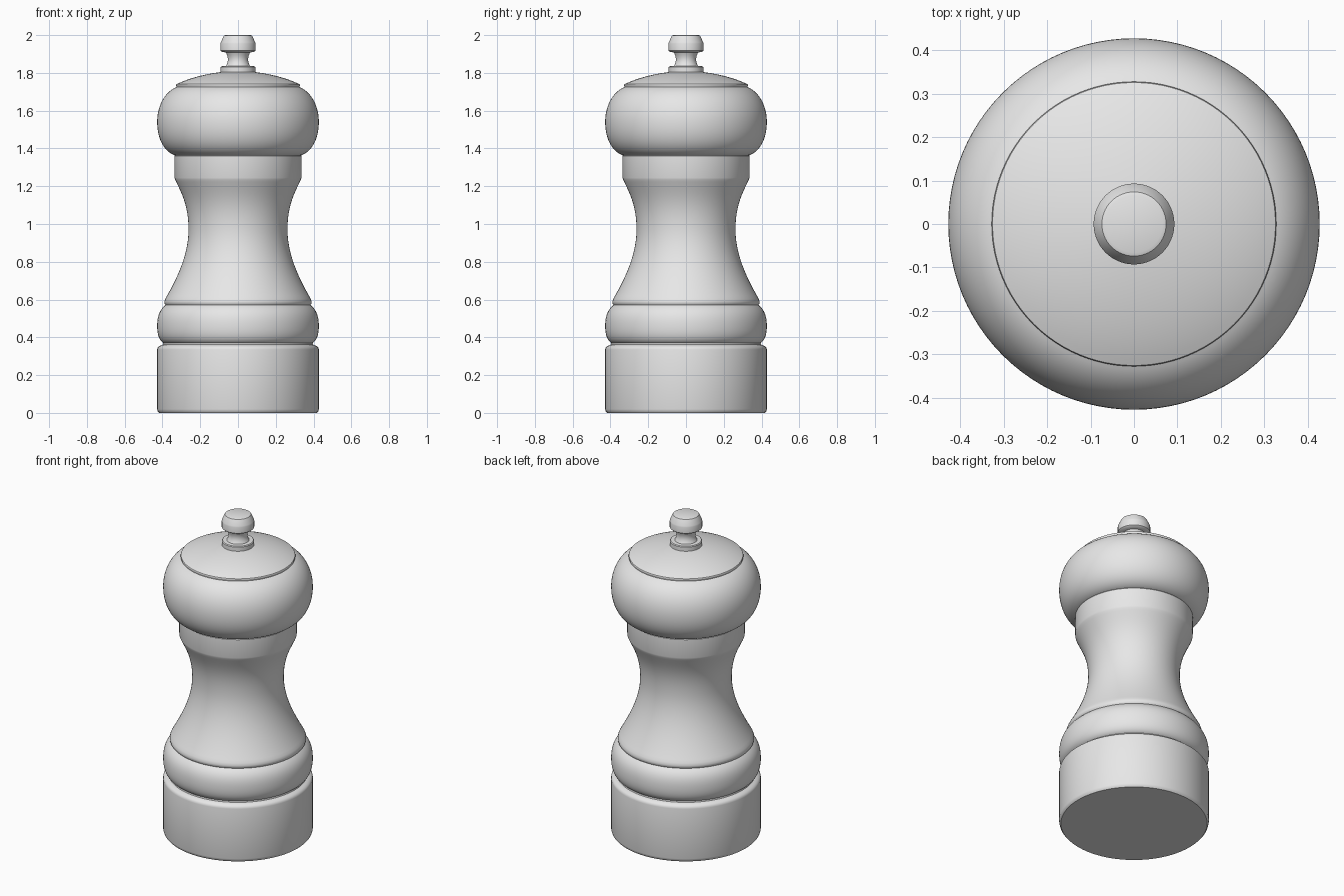
import bpy
import bmesh
import math
from mathutils import Vector
from mathutils.geometry import interpolate_bezier

cube = bpy.data.objects.get("Cube")
if cube:
    bpy.data.objects.remove(cube, do_unlink=True)

SEGMENTS = 96

grey = bpy.data.materials.new("plain_grey")
grey.use_nodes = True
grey.diffuse_color = (0.8, 0.8, 0.8, 1)
grey.node_tree.nodes["Principled BSDF"].inputs["Base Color"].default_value = (0.8, 0.8, 0.8, 1)


def curve(a, b, c, d, steps=14):
    """Bezier section of a profile, as (radius, height) points."""
    pts = interpolate_bezier(*[Vector((p[0], p[1], 0)) for p in (a, b, c, d)], steps)
    return [(p.x, p.y) for p in pts]


def lathe(name, profile):
    """Spin a (radius, height) profile round z; both ends close on the axis."""
    clean = [profile[0]]
    for p in profile[1:]:
        if math.dist(p, clean[-1]) > 1e-4:
            clean.append(p)
    clean = [(0, clean[0][1])] + clean + [(0, clean[-1][1])]
    bm = bmesh.new()
    verts = [bm.verts.new((r, 0, z)) for r, z in clean]
    edges = [bm.edges.new(pair) for pair in zip(verts, verts[1:])]
    bmesh.ops.spin(bm, geom=verts + edges, cent=(0, 0, 0), axis=(0, 0, 1),
                   angle=math.tau, steps=SEGMENTS, use_duplicate=False)
    bmesh.ops.remove_doubles(bm, verts=bm.verts, dist=1e-5)
    bmesh.ops.recalc_face_normals(bm, faces=bm.faces)
    mesh = bpy.data.meshes.new(name)
    bm.to_mesh(mesh)
    bm.free()
    mesh.materials.append(grey)
    obj = bpy.data.objects.new(name, mesh)
    bpy.context.collection.objects.link(obj)
    bpy.ops.object.select_all(action="DESELECT")
    obj.select_set(True)
    bpy.context.view_layer.objects.active = obj
    bpy.ops.object.shade_smooth_by_angle(angle=math.radians(32))
    return obj


# Body: plinth, rounded ring, flared waist and collar
plinth = [(0.418, 0.0), (0.425, 0.008), (0.428, 0.02), (0.428, 0.335)]
plinth += curve((0.428, 0.335), (0.427, 0.35), (0.415, 0.357), (0.397, 0.362), 6)
ring = curve((0.395, 0.37), (0.42, 0.385), (0.428, 0.42), (0.428, 0.46))
ring += curve((0.428, 0.46), (0.428, 0.52), (0.41, 0.55), (0.384, 0.571))
flare = [(0.389, 0.578), (0.39, 0.59), (0.385, 0.604)]
waist = curve((0.385, 0.604), (0.33, 0.70), (0.262, 0.83), (0.262, 0.97), 20)
waist += curve((0.262, 0.97), (0.262, 1.10), (0.30, 1.165), (0.333, 1.235), 18)
collar = [(0.336, 1.245), (0.336, 1.36), (0.33, 1.368), (0.31, 1.375)]
lathe("mill_body", plinth + ring + flare + waist + collar)

# Head: bulbous cap with a shallow dome set on a small step
bulb = curve((0.33, 1.362), (0.39, 1.38), (0.428, 1.45), (0.428, 1.54), 20)
bulb += curve((0.428, 1.54), (0.428, 1.63), (0.385, 1.70), (0.326, 1.725), 20)
dome = [(0.328, 1.735)]
dome += curve((0.326, 1.74), (0.26, 1.772), (0.17, 1.797), (0.06, 1.808))
lathe("mill_head", bulb + dome)

# Finial: foot disc, narrow neck and chamfered knob
foot = [(0.088, 1.798), (0.092, 1.804), (0.092, 1.83), (0.088, 1.835)]
neck = curve((0.064, 1.836), (0.05, 1.86), (0.05, 1.88), (0.064, 1.908), 10)
knob = [(0.086, 1.912), (0.093, 1.918), (0.093, 1.955), (0.091, 1.962)]
knob += [(0.078, 1.99), (0.074, 1.997), (0.066, 2.0)]
lathe("finial_knob", foot + neck + knob)
